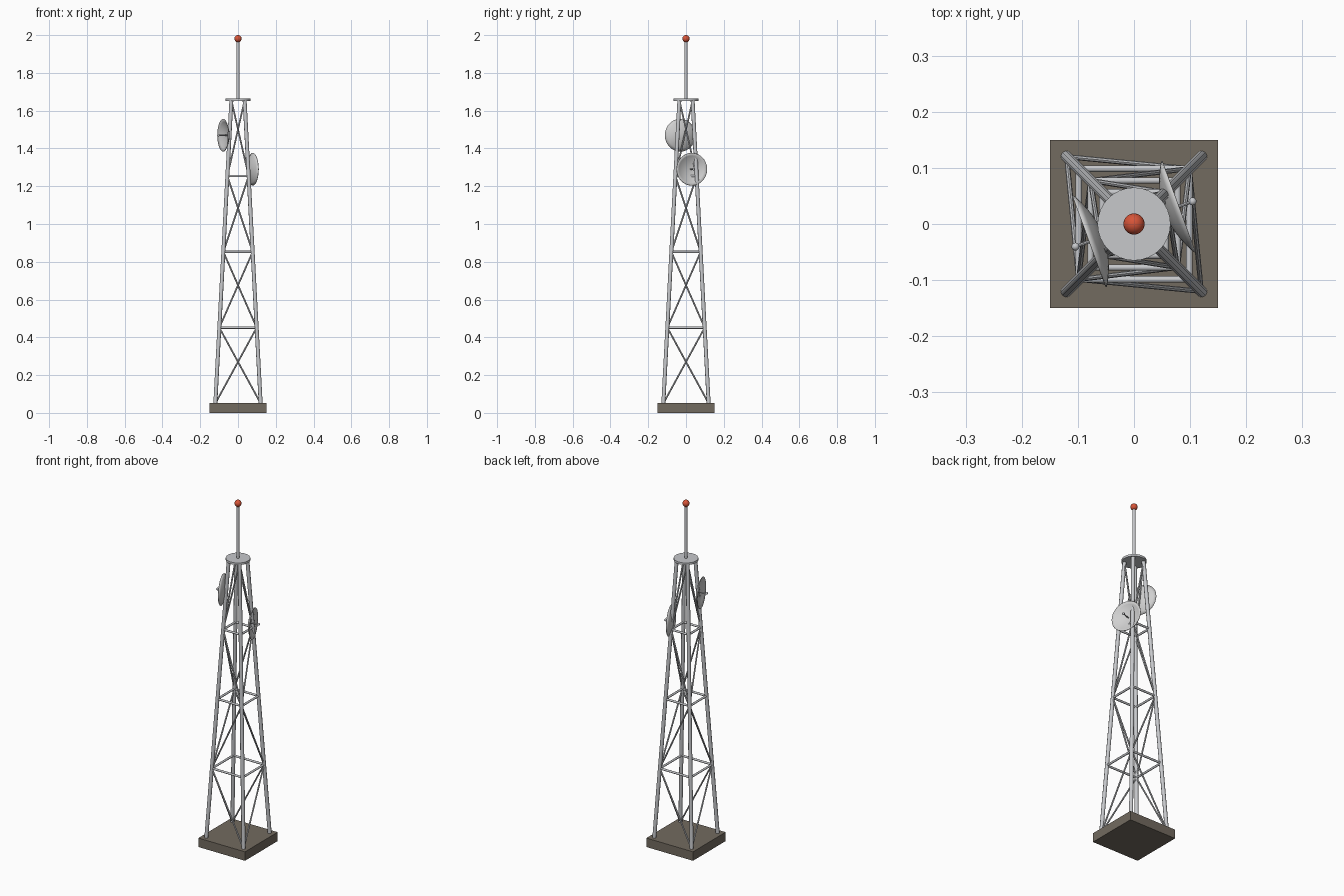
import bpy, bmesh, math
from mathutils import Vector

cube = bpy.data.objects.get("Cube")
if cube:
    bpy.data.objects.remove(cube, do_unlink=True)


def make_material(name, rgb):
    mat = bpy.data.materials.new(name)
    mat.use_nodes = True
    color = (*rgb, 1)
    mat.diffuse_color = color
    mat.node_tree.nodes["Principled BSDF"].inputs["Base Color"].default_value = color
    return mat


steel = make_material("steel grey", (0.57, 0.58, 0.60))
dish_grey = make_material("dish light grey", (0.63, 0.63, 0.63))
concrete = make_material("concrete brown", (0.17, 0.145, 0.115))
red = make_material("beacon red", (0.68, 0.09, 0.04))


def finish(obj, name, mat, smooth=True):
    obj.name = name
    obj.data.name = name
    obj.data.materials.append(mat)
    if smooth:
        bpy.ops.object.select_all(action="DESELECT")
        obj.select_set(True)
        bpy.context.view_layer.objects.active = obj
        bpy.ops.object.shade_smooth_by_angle(angle=math.radians(40))
    return obj


def rod(name, a, b, radius, mat=steel, sides=10):
    a, b = Vector(a), Vector(b)
    bpy.ops.mesh.primitive_cylinder_add(vertices=sides, radius=radius,
                                        depth=(b - a).length, location=(a + b) / 2)
    obj = bpy.context.object
    obj.rotation_euler = (b - a).to_track_quat("Z", "Y").to_euler()
    return finish(obj, name, mat)


def ball(name, center, radius, mat):
    bpy.ops.mesh.primitive_uv_sphere_add(segments=20, ring_count=12,
                                         radius=radius, location=center)
    return finish(bpy.context.object, name, mat)


# Tower frame: half width shrinks evenly with height
BOTTOM, TOP, BAYS = 0.05, 1.655, 4
WIDE, NARROW = 0.12, 0.035
CORNERS = [(-1, -1), (1, -1), (1, 1), (-1, 1)]
SIDES = ["front", "left", "back", "right"]


def joint(corner, level):
    t = level / BAYS
    half = WIDE + (NARROW - WIDE) * t
    sx, sy = CORNERS[corner % 4]
    return (sx * half, sy * half, BOTTOM + (TOP - BOTTOM) * t)


# Concrete base
bpy.ops.mesh.primitive_cube_add(size=1, location=(0, 0, 0.026))
base = bpy.context.object
base.scale = (0.3, 0.3, 0.052)
finish(base, "base_slab", concrete, smooth=False)

# Legs, horizontal rings and zigzag braces
for i, side in enumerate(SIDES):
    rod(f"leg_{i + 1}", joint(i, 0), joint(i, BAYS), 0.0105)
    for level in range(1, BAYS):
        rod(f"{side}_crossbar_{level}", joint(i, level), joint(i + 1, level), 0.006)
    for bay in range(BAYS):
        # Feet of the braces alternate between the two pairs of opposite corners
        low, high = (i, i + 1) if (i + bay) % 2 else (i + 1, i)
        rod(f"{side}_brace_{bay + 1}", joint(low, bay), joint(high, bay + 1), 0.0045, sides=8)

# Platform, mast and beacon
rod("top_platform", (0, 0, 1.652), (0, 0, 1.664), 0.065, sides=32)
rod("mast", (0, 0, 1.66), (0, 0, 1.98), 0.008, sides=12)
ball("beacon", (0, 0, 1.981), 0.019, red)


# Dish antennas: thin bowls with a feed rod on the axis
def dish(name, center, azimuth, radius=0.086, depth=0.025, rings=6, segments=32):
    center = Vector(center)
    axis = Vector((math.cos(azimuth), math.sin(azimuth), 0))
    bm = bmesh.new()
    bmesh.ops.create_circle(bm, cap_ends=False, segments=segments, radius=radius)
    edges = bm.edges[:]
    for k in range(rings - 1, 0, -1):
        r = k / rings
        ext = bmesh.ops.extrude_edge_only(bm, edges=edges)["geom"]
        for v in [g for g in ext if isinstance(g, bmesh.types.BMVert)]:
            v.co.xy = v.co.xy.normalized() * radius * r
            v.co.z = depth * (r * r - 1)
        edges = [g for g in ext if isinstance(g, bmesh.types.BMEdge)
                 and len(g.link_faces) == 1]
    rim = [v for e in edges for v in e.verts]
    tip = bm.verts.new((0, 0, -depth))
    for e in edges:
        bm.faces.new((e.verts[0], e.verts[1], tip))
    bmesh.ops.recalc_face_normals(bm, faces=bm.faces[:])
    mesh = bpy.data.meshes.new(name)
    bm.to_mesh(mesh)
    bm.free()
    obj = bpy.data.objects.new(name, mesh)
    bpy.context.collection.objects.link(obj)
    obj.location = center
    obj.rotation_euler = axis.to_track_quat("Z", "Y").to_euler()
    finish(obj, name, dish_grey)
    shell = obj.modifiers.new("shell", "SOLIDIFY")
    shell.thickness = 0.003
    shell.offset = 0
    feed = center + axis * 0.027
    rod(name + "_feed_rod", center - axis * depth, feed, 0.003, sides=8)
    ball(name + "_feed_horn", feed, 0.007, steel)


TURN = math.radians(20)
dish("upper_dish", (-0.079, -0.031, 1.47), math.pi + TURN)
dish("lower_dish", (0.079, 0.031, 1.29), TURN)
